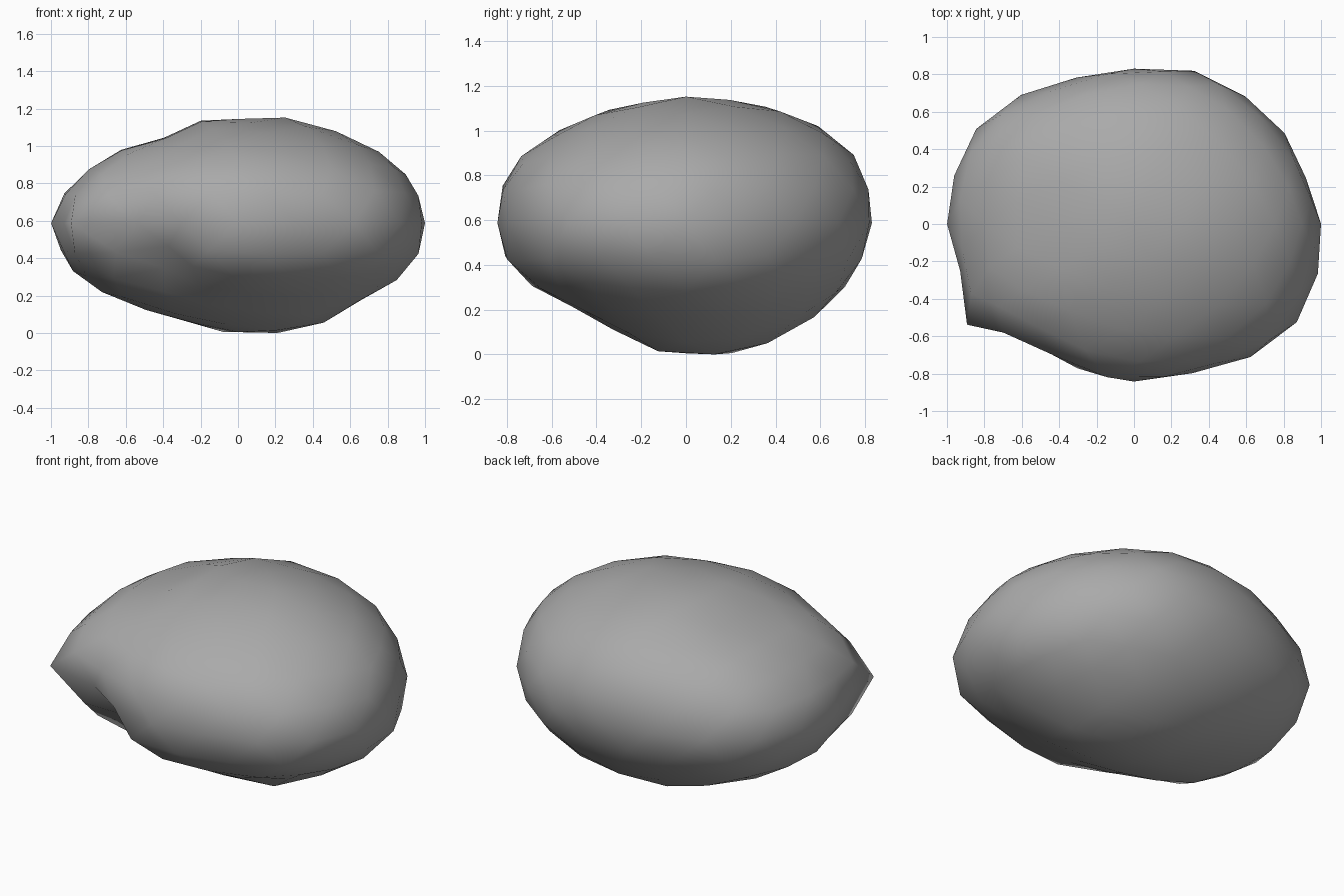
import bpy, bmesh, math
from mathutils import Vector

default_cube = bpy.data.objects.get("Cube")
if default_cube:
    bpy.data.objects.remove(default_cube)

CENTRE_HEIGHT = 0.6
SIZE = Vector((1.0, 0.83, 0.58))

# Rock outlines through its centre, counter-clockwise
FRONT = [(1, 0), (.88, .28), (.5, .5), (.24, .57), (.05, .53), (-.13, .57),
         (-.4, .44), (-.66, .38), (-.8, .28), (-1, .01), (-.95, -.14),
         (-.86, -.28), (-.7, -.38), (-.3, -.5), (-.12, -.56), (.14, -.6),
         (.36, -.58), (.6, -.44), (.9, -.26), (1, -.14)]
SIDE = [(.82, 0), (.83, .13), (.72, .35), (.38, .52), (0, .57), (-.15, .55),
        (-.47, .46), (-.68, .34), (-.83, .22), (-.82, 0), (-.83, -.12),
        (-.65, -.3), (-.4, -.4), (-.15, -.55), (0, -.58), (.18, -.6),
        (.5, -.47), (.64, -.36), (.78, -.16)]
TOP = [(1, 0), (.91, .25), (.81, .48), (.64, .64), (.44, .8), (.22, .84),
       (-.15, .82), (-.4, .75), (-.68, .66), (-.88, .47), (-.96, .27), (-1, 0),
       (-.92, -.24), (-.84, -.54), (-.55, -.64), (-.35, -.78), (-.12, -.83),
       (.12, -.82), (.5, -.75), (.8, -.64), (.95, -.35), (1, -.24)]


def polar_outline(points, a, b):
    """Outline as sorted (angle, radius) pairs relative to the base ellipsoid."""
    scaled = [Vector((u / SIZE[a], v / SIZE[b])) for u, v in points]
    pairs = sorted((math.atan2(p.y, p.x), p.length) for p in scaled)
    turn = math.tau
    first, last = pairs[0], pairs[-1]
    return [(last[0] - turn, last[1])] + pairs + [(first[0] + turn, first[1])]


def radius_at(outline, angle):
    for (a, r), (b, s) in zip(outline, outline[1:]):
        if a <= angle <= b:
            return r + (s - r) * (angle - a) / max(b - a, 1e-6)
    return 1.0


outlines = [(polar_outline(FRONT, 0, 2), 0, 2, 1),
            (polar_outline(SIDE, 1, 2), 1, 2, 0),
            (polar_outline(TOP, 0, 1), 0, 1, 2)]

# Local hollows and ridges: position, strength, spread
BUMPS = [((-.45, -.68, -.25), -.17, .24),
         ((-.84, -.54, -.06), .06, .2),
         ((-.1, -.8, -.12), .04, .2)]


def rock_point(n):
    """Blend the outlines in direction n, then add the local bumps."""
    total = weight_sum = 0
    for outline, a, b, across in outlines:
        weight = 1 / (n[across] ** 2 + .02)
        total += weight * radius_at(outline, math.atan2(n[b], n[a]))
        weight_sum += weight
    point = n * SIZE * (total / weight_sum)
    factor = 1
    for centre, strength, spread in BUMPS:
        distance = (point - Vector(centre)).length
        factor += strength * math.exp(-(distance / spread) ** 2)
    return point * factor + Vector((0, 0, CENTRE_HEIGHT))


# Boulder
bm = bmesh.new()
bmesh.ops.create_icosphere(bm, subdivisions=3, radius=1)
for v in bm.verts:
    v.co = rock_point(v.co.normalized())

# Settle the boulder on the ground
lowest = min(v.co.z for v in bm.verts)
for v in bm.verts:
    v.co.z -= lowest
for f in bm.faces:
    f.smooth = True
mesh = bpy.data.meshes.new("boulder")
bm.to_mesh(mesh)
bm.free()
boulder = bpy.data.objects.new("boulder", mesh)
bpy.context.collection.objects.link(boulder)

# Stone colour
stone = bpy.data.materials.new("grey stone")
stone.use_nodes = True
grey = (.4, .4, .4, 1)
stone.diffuse_color = grey
stone.node_tree.nodes["Principled BSDF"].inputs["Base Color"].default_value = grey
mesh.materials.append(stone)
